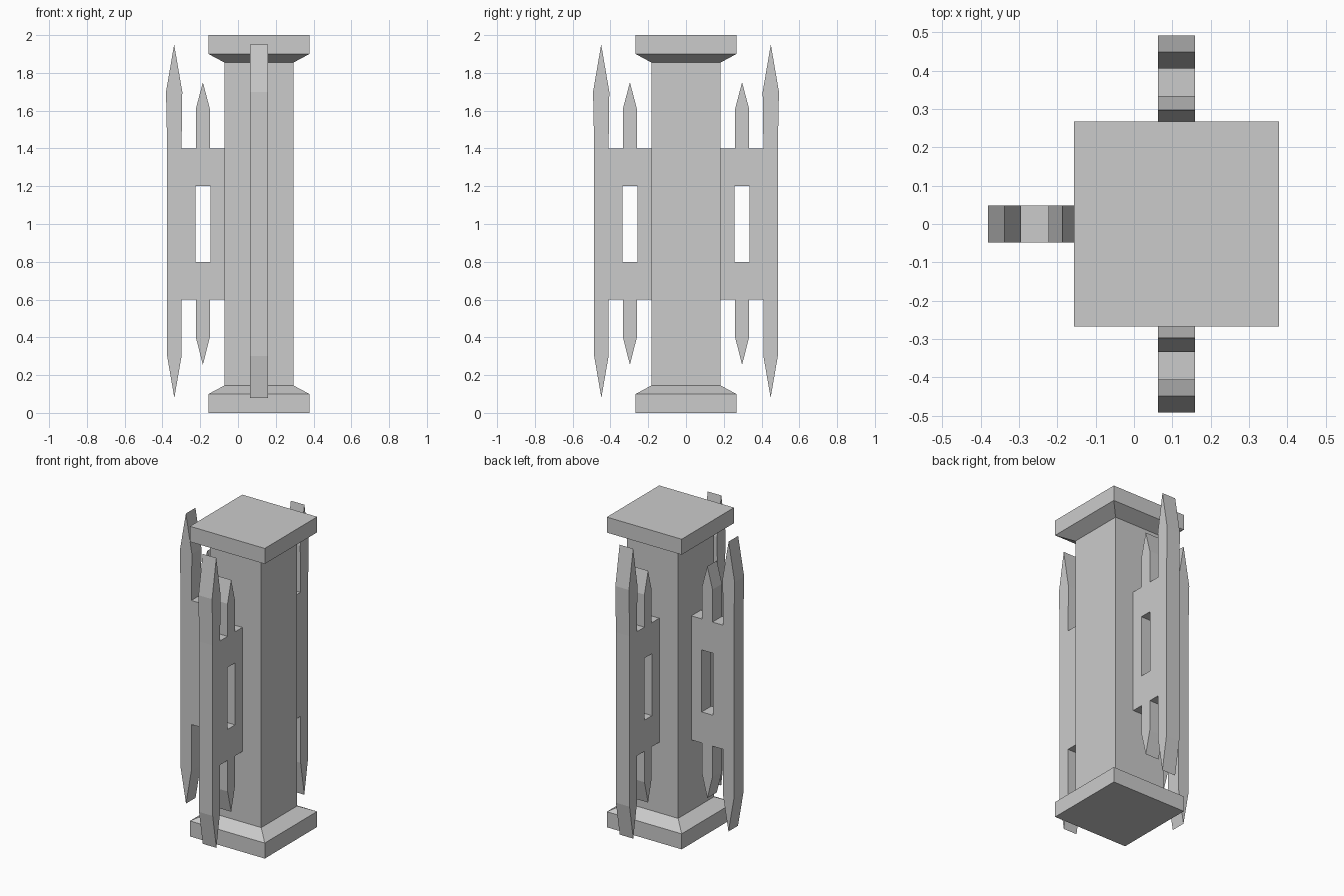
import bpy, bmesh
from math import pi
from mathutils import Matrix

if "Cube" in bpy.data.objects:
    bpy.data.objects.remove(bpy.data.objects["Cube"])

CX = 0.111      # post axis
THICK = 0.097   # fence panel thickness


def add(name, mesh, matrix):
    ob = bpy.data.objects.new(name, mesh)
    bpy.context.collection.objects.link(ob)
    ob.matrix_world = matrix
    return ob


# Square post with flared base and cap: stacked (half width, height) rings
bm = bmesh.new()
half = [(0.267, 0.0), (0.267, 0.1), (0.183, 0.145)]
rings = []
for r, z in half + [(r, 2 - z) for r, z in reversed(half)]:
    rings.append([bm.verts.new((sx * r, sy * r, z))
                  for sx, sy in ((-1, -1), (1, -1), (1, 1), (-1, 1))])
for a, b in zip(rings, rings[1:]):
    for i in range(4):
        j = (i + 1) % 4
        bm.faces.new((a[i], a[j], b[j], b[i]))
bm.faces.new(rings[0][::-1])
bm.faces.new(rings[-1])
bmesh.ops.recalc_face_normals(bm, faces=bm.faces)
post_mesh = bpy.data.meshes.new("post")
bm.to_mesh(post_mesh)
bm.free()
add("post", post_mesh, Matrix.Translation((CX, 0, 0)))

# Fence panel outline (distance from post axis, height) and its window
outline = [
    (0.18, 0.6), (0.26, 0.6), (0.26, 0.4), (0.297, 0.255), (0.334, 0.4), (0.334, 0.6),
    (0.41, 0.6), (0.41, 0.3), (0.448, 0.08), (0.486, 0.3), (0.486, 1.4), (0.492, 1.7),
    (0.449, 1.95), (0.406, 1.7), (0.41, 1.4), (0.334, 1.4), (0.334, 1.61), (0.297, 1.75),
    (0.26, 1.61), (0.26, 1.4), (0.18, 1.4)]
window = [(0.257, 0.8), (0.257, 1.2), (0.336, 1.2), (0.336, 0.8)]

curve = bpy.data.curves.new("panel_profile", 'CURVE')
curve.dimensions = '2D'
curve.fill_mode = 'BOTH'
curve.extrude = THICK / 2
for pts in (outline, window):
    s = curve.splines.new('POLY')
    s.points.add(len(pts) - 1)
    for p, (x, y) in zip(s.points, pts):
        p.co = (x, y, 0, 1)
    s.use_cyclic_u = True
helper = add("panel_profile", curve, Matrix())
bpy.context.view_layer.update()
panel_mesh = bpy.data.meshes.new_from_object(
    helper.evaluated_get(bpy.context.evaluated_depsgraph_get()))
bpy.data.objects.remove(helper)

# Weld and flat-shade the panel
bm = bmesh.new()
bm.from_mesh(panel_mesh)
bmesh.ops.remove_doubles(bm, verts=bm.verts, dist=1e-5)
bmesh.ops.recalc_face_normals(bm, faces=bm.faces)
for f in bm.faces:
    f.smooth = False
bm.to_mesh(panel_mesh)
bm.free()

# Three panels: back, left and front of the post
for name, angle in (("back", pi / 2), ("left", pi), ("front", -pi / 2)):
    add("fence_panel_" + name, panel_mesh,
        Matrix.Translation((CX, 0, 0)) @ Matrix.Rotation(angle, 4, 'Z')
        @ Matrix.Rotation(pi / 2, 4, 'X'))
